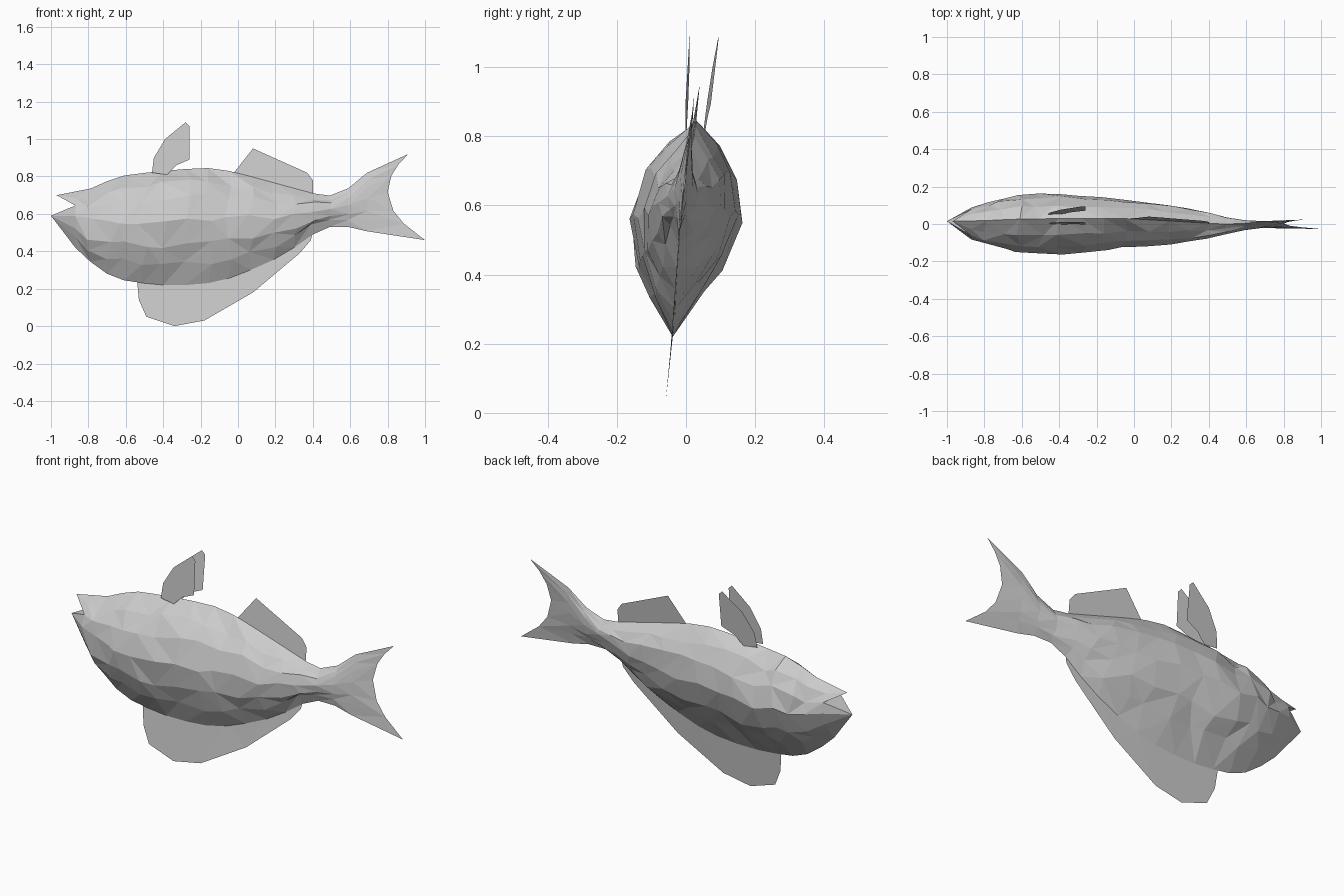
import bpy, bmesh, random

random.seed(4)
cube = bpy.data.objects.get("Cube")
if cube:
    bpy.data.objects.remove(cube, do_unlink=True)

grey = bpy.data.materials.new("plain_grey")
grey.use_nodes = True
grey.diffuse_color = (0.6, 0.6, 0.6, 1)
grey.node_tree.nodes["Principled BSDF"].inputs["Base Color"].default_value = (0.6, 0.6, 0.6, 1)


def lean(x, z):
    """Depth of the slightly tilted middle plane of the fish."""
    return 0.03 + (z - 0.84) * 0.11 - 0.015 * min(max(x / 0.5, 0), 1)


def finish(bm, name):
    mesh = bpy.data.meshes.new(name)
    bm.to_mesh(mesh)
    bm.free()
    mesh.materials.append(grey)
    obj = bpy.data.objects.new(name, mesh)
    bpy.context.collection.objects.link(obj)
    return obj


def fin(name, outline, depth=lean):
    """Thin sheet fin from a side outline."""
    bm = bmesh.new()
    bm.faces.new([bm.verts.new((x, depth(x, z), z)) for x, z in outline])
    bmesh.ops.triangulate(bm, faces=bm.faces[:])
    return finish(bm, name)


# Body stations: x, belly height, back height, half width
STATIONS = [
    (-0.87, 0.42, 0.72, 0.085), (-0.79, 0.345, 0.735, 0.112),
    (-0.70, 0.28, 0.775, 0.138), (-0.61, 0.245, 0.805, 0.152),
    (-0.51, 0.23, 0.818, 0.158), (-0.40, 0.22, 0.83, 0.157),
    (-0.28, 0.22, 0.84, 0.15), (-0.16, 0.23, 0.845, 0.142),
    (-0.05, 0.255, 0.83, 0.13), (0.07, 0.30, 0.80, 0.118),
    (0.19, 0.355, 0.767, 0.105), (0.30, 0.42, 0.737, 0.09),
    (0.40, 0.49, 0.71, 0.07), (0.49, 0.53, 0.698, 0.045),
    (0.59, 0.53, 0.737, 0.026), (0.69, 0.507, 0.82, 0.014),
    (0.80, 0.46, 0.92, 0.001)]
# Cross-section: height fraction, width fraction, belly ridge to back ridge
SECTION = [(0, 0), (0.19, 0.47), (0.34, 0.79), (0.56, 1), (0.75, 0.83), (0.88, 0.48), (1, 0)]
LOOP = [(t, -w) for t, w in SECTION] + [(t, w) for t, w in SECTION[-2:0:-1]]
N = len(LOOP)

bm = bmesh.new()
rings = []
for i, (x, low, high, width) in enumerate(STATIONS):
    ring = []
    last = i == len(STATIONS) - 1
    rough = 0 if i == 0 or last else min(0.02, width * 0.16)
    for t, w in LOOP:
        z = low + (high - low) * t
        px = x
        if last:  # concave trailing edge of the tail
            px += 0.2 * ((0.56 - t) / 0.56) ** 2 if t < 0.56 else 0.11 * ((t - 0.56) / 0.44) ** 2
        y = lean(px, z) + w * width
        if w and rough:  # irregular facets
            px += random.uniform(-1.4, 1.4) * rough
            z += random.uniform(-1, 1) * rough
            y += random.uniform(-0.3, 0.3) * rough
        ring.append(bm.verts.new((px, y, z)))
    rings.append(ring)

for a, b in zip(rings, rings[1:]):
    for j in range(N):
        k = (j + 1) % N
        quad = (a[j], a[k], b[k], b[j])
        if random.random() < 0.5:
            bm.faces.new((quad[0], quad[1], quad[2]))
            bm.faces.new((quad[0], quad[2], quad[3]))
        else:
            bm.faces.new((quad[0], quad[1], quad[3]))
            bm.faces.new((quad[1], quad[2], quad[3]))

# Open mouth: two pointed jaws meeting at the mouth corners
front = rings[0]
left_corner, right_corner = 4, N - 4
upper = front[left_corner:right_corner + 1]
lower = front[right_corner:] + front[:left_corner + 1]
for edge, (tx, tz) in ((upper, (-0.97, 0.70)), (lower, (-1.0, 0.59))):
    tip = bm.verts.new((tx, 0.015, tz))
    for p, q in zip(edge, edge[1:] + edge[:1]):
        bm.faces.new((tip, p, q))
bmesh.ops.recalc_face_normals(bm, faces=bm.faces[:])
finish(bm, "body_and_tail")

# Back and belly fins
fin("back_fin", [(-0.03, 0.81), (0.08, 0.95), (0.37, 0.82), (0.40, 0.78), (0.40, 0.70), (0.19, 0.75)])
fin("belly_fin", [(-0.54, 0.25), (-0.53, 0.14), (-0.49, 0.05), (-0.34, 0), (-0.18, 0.03),
                  (0.08, 0.18), (0.33, 0.39), (0.39, 0.46), (0.41, 0.55), (0.19, 0.38),
                  (-0.05, 0.27), (-0.28, 0.24)])

# Pair of upright side fins
SIDE_FIN = [(-0.46, 0.82), (-0.38, 0.81), (-0.33, 0.86), (-0.26, 0.89),
            (-0.26, 1.07), (-0.28, 1.09), (-0.39, 1.0), (-0.45, 0.9)]
fin("right_side_fin", SIDE_FIN, lambda x, z: 0.06 * (z - 0.82) - 0.04 * (x + 0.36) - 0.002)
fin("left_side_fin", SIDE_FIN, lambda x, z: 0.057 + 0.12 * (z - 0.82) + 0.06 * (x + 0.36))
